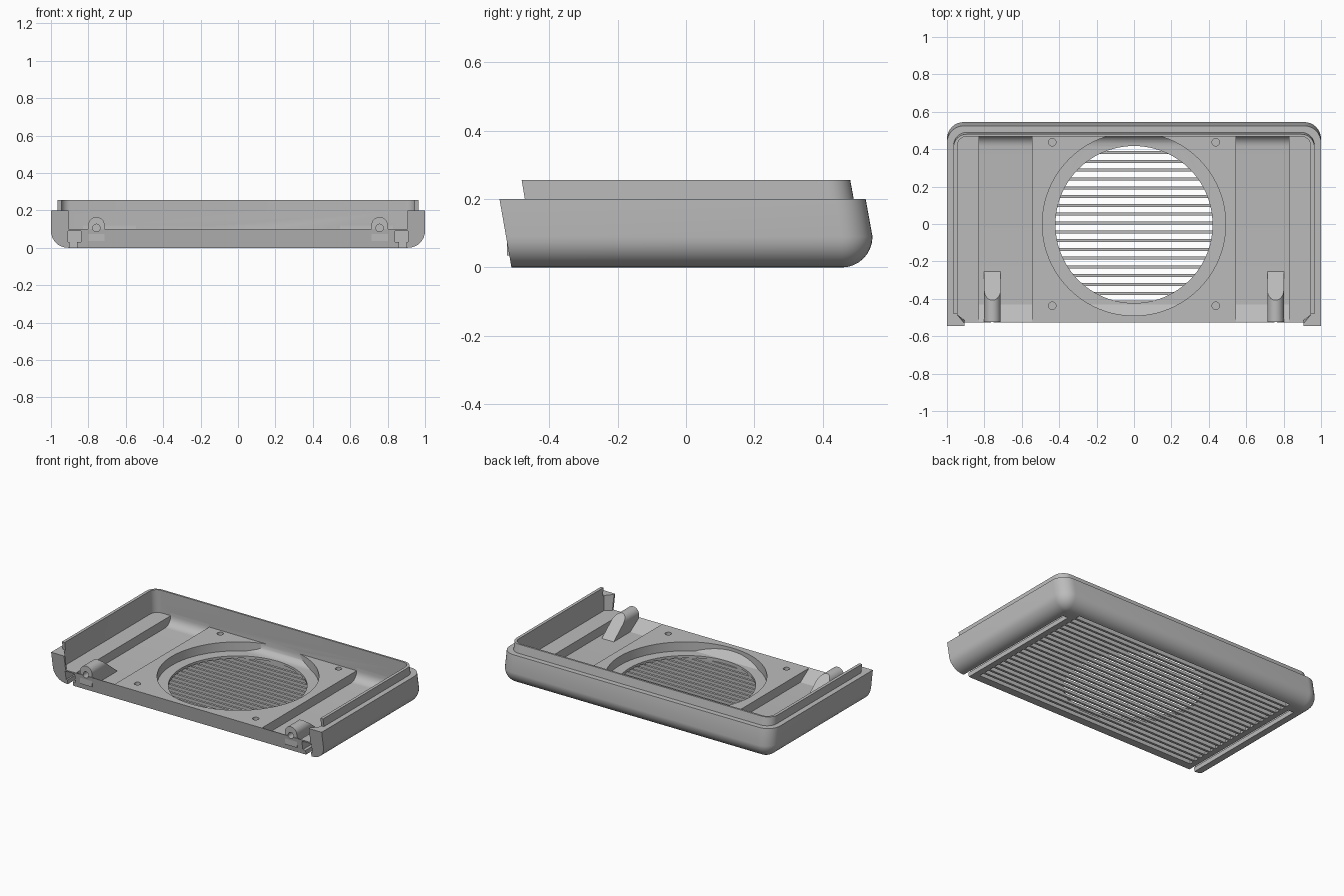
import bpy, bmesh
from math import sin, cos, pi

if "Cube" in bpy.data.objects:
    bpy.data.objects.remove(bpy.data.objects["Cube"], do_unlink=True)

grey = bpy.data.materials.new("plain grey")
grey.use_nodes = True
colour = (0.5, 0.5, 0.5, 1)
grey.diffuse_color = colour
grey.node_tree.nodes["Principled BSDF"].inputs["Base Color"].default_value = colour


def add_loft(bm, rings):
    """Join equal-length rings of points into a closed solid."""
    loops = [[bm.verts.new(p) for p in ring] for ring in rings]
    n = len(loops[0])
    for a, b in zip(loops, loops[1:]):
        for i in range(n):
            j = (i + 1) % n
            bm.faces.new((a[i], a[j], b[j], b[i]))
    bm.faces.new(loops[0][::-1])
    bm.faces.new(loops[-1])


def solid(name, *lofts):
    bm = bmesh.new()
    for rings in lofts:
        add_loft(bm, rings)
    bmesh.ops.recalc_face_normals(bm, faces=bm.faces)
    mesh = bpy.data.meshes.new(name)
    bm.to_mesh(mesh)
    bm.free()
    ob = bpy.data.objects.new(name, mesh)
    bpy.context.collection.objects.link(ob)
    mesh.materials.append(grey)
    return ob


def box(x0, x1, y0, y1, z0, z1):
    return [[(x0, y0, z), (x1, y0, z), (x1, y1, z), (x0, y1, z)] for z in (z0, z1)]


def disc(x, y, r, z0, z1, n=64):
    return [[(x + r * cos(2 * pi * i / n), y + r * sin(2 * pi * i / n), z)
             for i in range(n)] for z in (z0, z1)]


def extrude_x(profile, x0, x1):
    return [[(x, y, z) for y, z in profile] for x in (x0, x1)]


def extrude_y(profile, y0, y1):
    return [[(x, y, z) for x, z in profile] for y in (y0, y1)]


def plan(z, half, front, back, r, n=8):
    """Outline with square front corners and round back corners."""
    arc = [(half - r + r * cos(pi / 2 * i / n), back - r + r * sin(pi / 2 * i / n))
           for i in range(n + 1)]
    right = [(half, front)] + arc
    return [(x, y, z) for x, y in right] + [(-x, y, z) for x, y in reversed(right)]


def boolean(ob, cutter, operation="DIFFERENCE"):
    mod = ob.modifiers.new("cut", "BOOLEAN")
    mod.operation, mod.solver, mod.object = operation, "EXACT", cutter
    bpy.context.view_layer.update()
    graph = bpy.context.evaluated_depsgraph_get()
    mesh = bpy.data.meshes.new_from_object(ob.evaluated_get(graph))
    ob.modifiers.clear()
    ob.data = mesh
    bpy.data.objects.remove(cutter, do_unlink=True)


def front_y(z):
    return -0.51 - 0.175 * z


# Outer shell with rounded underside edge and leaning front and back
R = 0.09
levels = []
for i in range(9):
    a = pi / 2 * i / 8
    inset, z = R * (1 - sin(a)), R * (1 - cos(a))
    levels.append(plan(z, 1 - inset, front_y(z), 0.545 - inset, max(R - inset, 0.008)))
levels.append(plan(0.2, 1, front_y(0.2), 0.525, R))
shell = solid("tray_shell", levels)


def interior():
    return solid("interior_cutter", [plan(0.1, 0.945, -0.7, 0.475, 0.05),
                                     plan(0.3, 0.945, -0.7, 0.465, 0.05)])


boolean(shell, interior())

# Raised lip around the rim
lip = solid("rim_lip", [plan(0.195, 0.965, -0.47, 0.491, 0.07),
                        plan(0.255, 0.965, -0.48, 0.48, 0.07)])
boolean(lip, interior())

# Sunken floor: ramp at the front, curved rise at the back
floor = [(-0.522, 0.1), (-0.43, 0.04), (0.415, 0.04)]
floor += [(0.415 + 0.06 * sin(pi / 2 * i / 6), 0.1 - 0.06 * cos(pi / 2 * i / 6))
          for i in range(1, 7)]
floor += [(0.475, 0.12), (-0.522, 0.12)]
for side in (-1, 1):
    boolean(shell, solid("pocket_cutter", extrude_x(floor, side * 0.545, side * 0.83)))

# Round recess and the opening above the grille
recess = solid("recess_cutter", disc(0, 0, 0.49, 0.01, 0.2, 96))
boolean(recess, solid("floor_cutter", extrude_x(floor, -0.52, 0.52)), "INTERSECT")
boolean(shell, recess)
boolean(shell, solid("opening_cutter", disc(0, -0.003, 0.42, 0.018, 0.2, 96)))

# Grille slots across the underside
slots = [box(-0.82, 0.82, y - 0.0155, y + 0.0155, -0.05, 0.025)
         for y in (0.452 - 0.047 * i for i in range(20))]
boolean(shell, solid("slot_cutter", *slots))

# Screw holes
holes = [disc(sx * 0.437, sy * 0.437, 0.02, 0.05, 0.2, 24)
         for sx in (-1, 1) for sy in (-1, 1)]
boolean(shell, solid("hole_cutter", *holes))

for side, label in ((-1, "right"), (1, "left")):
    # T-shaped rail channel under each shelf
    boolean(shell, solid("rail_cutter", box(side * 0.84, side * 0.91, -0.7, 0.41, 0.03, 0.09)))
    boolean(shell, solid("groove_cutter", box(side * 0.86, side * 0.9, -0.7, 0.41, -0.05, 0.05)))

    # Angled corner post at the open end
    solid(label + "_corner_post", [
        [(side * 0.95, front_y(z), z), (side * 0.905, front_y(z), z),
         (side * 0.905, front_y(z) + 0.012, z), (side * 0.95, -0.48, z)]
        for z in (0.098, 0.2)])

    # Screw boss: arched block with a sloping tail and a bored front
    cx, r = side * 0.757, 0.044
    arch = [(cx + r * cos(pi * i / 16), 0.12 + r * sin(pi * i / 16)) for i in range(17)]
    arch += [(cx - r, 0.035), (cx + r, 0.035)]
    boss = solid(label + "_screw_boss", extrude_y(arch, -0.523, -0.2))
    slope = [(-0.41, 0.166), (-0.25, 0.036), (-0.25, 0.0), (-0.1, 0.0), (-0.1, 0.3), (-0.41, 0.3)]
    boolean(boss, solid("slope_cutter", extrude_x(slope, cx - 0.1, cx + 0.1)))
    bore = [(cx + 0.02 * cos(2 * pi * i / 24), 0.106 + 0.02 * sin(2 * pi * i / 24))
            for i in range(24)]
    for part in (boss, shell):
        boolean(part, solid("bore_cutter", extrude_y(bore, -0.6, -0.43)))

# Smooth curved surfaces, keep edges crisp
for ob in bpy.context.collection.objects:
    if ob.type == "MESH" and grey.name in ob.data.materials:
        bpy.ops.object.select_all(action="DESELECT")
        ob.select_set(True)
        bpy.context.view_layer.objects.active = ob
        bpy.ops.object.shade_smooth_by_angle(angle=pi / 6)
